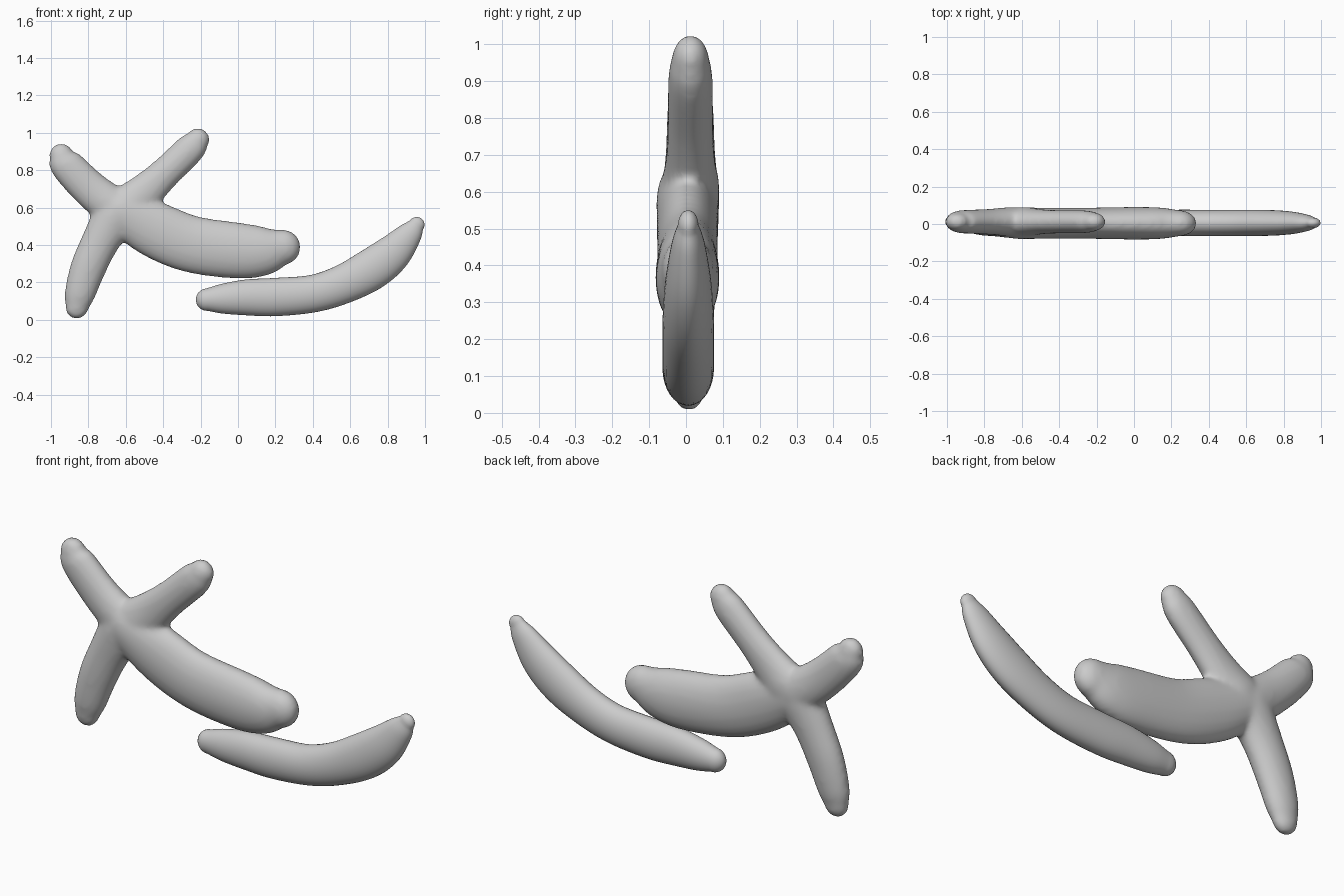
import bpy, bmesh, math
from mathutils import Vector

if "Cube" in bpy.data.objects:
    bpy.data.objects.remove(bpy.data.objects["Cube"])

SIDES = 32


def spline(stations, steps=6):
    """Catmull-Rom through (x, z, half width, half depth) stations."""
    p = [Vector(s) for s in stations]
    p = [2 * p[0] - p[1]] + p + [2 * p[-1] - p[-2]]
    out = []
    for i in range(1, len(p) - 2):
        a, b, c, d = p[i - 1:i + 3]
        for k in range(steps):
            t = k / steps
            out.append(0.5 * (2 * b + (c - a) * t + (2 * a - 5 * b + 4 * c - d) * t * t
                              + (3 * b - a - 3 * c + d) * t ** 3))
    return out + [p[-2]]


def add_limb(bm, stations, y=0.01):
    """Loft ellipses along a path in the XZ plane, with domed ends."""
    pts = spline(stations)
    rings = []
    for i, s in enumerate(pts):
        a, b = pts[max(i - 1, 0)], pts[min(i + 1, len(pts) - 1)]
        t = Vector((b[0] - a[0], b[1] - a[1])).normalized()
        rings.append((Vector((s[0], s[1])), t, s[2], s[3]))

    def dome(ring, sign):
        c, t, w, d = ring
        return [(c + t * sign * w * math.sin(u), t, w * math.cos(u), d * math.cos(u))
                for u in [math.radians(q) for q in (15, 30, 45, 60, 73, 84)]]

    rings = dome(rings[0], -1)[::-1] + rings + dome(rings[-1], 1)
    loops = []
    for c, t, w, d in rings:
        loop = []
        for k in range(SIDES):
            a = 2 * math.pi * k / SIDES
            q = w * math.cos(a)
            loop.append(bm.verts.new((c.x - t.y * q, y + d * math.sin(a), c.y + t.x * q)))
        loops.append(loop)
    for l0, l1 in zip(loops, loops[1:]):
        for k in range(SIDES):
            n = (k + 1) % SIDES
            bm.faces.new((l0[k], l0[n], l1[n], l1[k]))
    bm.faces.new(loops[0])
    bm.faces.new(loops[-1][::-1])


def build(name, limbs, voxel, smooth):
    bm = bmesh.new()
    for stations, y in limbs:
        add_limb(bm, stations, y)
    bmesh.ops.recalc_face_normals(bm, faces=bm.faces)
    for f in bm.faces:
        f.smooth = True
    mesh = bpy.data.meshes.new(name)
    bm.to_mesh(mesh)
    bm.free()
    ob = bpy.data.objects.new(name, mesh)
    bpy.context.collection.objects.link(ob)
    if voxel:
        r = ob.modifiers.new("fuse", 'REMESH')
        r.mode = 'VOXEL'
        r.voxel_size = voxel
        r.use_smooth_shade = True
        s = ob.modifiers.new("blend", 'SMOOTH')
        s.factor = 0.5
        s.iterations = smooth
    return ob


# Thick trunk running right from the junction
trunk = [(-0.62, 0.575, 0.12, 0.085), (-0.45, 0.485, 0.15, 0.083), (-0.25, 0.405, 0.153, 0.083),
         (0.0, 0.37, 0.15, 0.087), (0.14, 0.368, 0.132, 0.084), (0.24, 0.388, 0.095, 0.07)]
# Upper left, upper right and lower limbs
upper_left = [(-0.945, 0.88, 0.065, 0.05), (-0.918, 0.83, 0.09, 0.062),
              (-0.785, 0.695, 0.1, 0.068), (-0.65, 0.59, 0.11, 0.08)]
upper_right = [(-0.215, 0.963, 0.064, 0.05), (-0.255, 0.915, 0.081, 0.06),
               (-0.39, 0.785, 0.085, 0.062), (-0.49, 0.69, 0.1, 0.066),
               (-0.58, 0.61, 0.12, 0.08)]
lower = [(-0.862, 0.067, 0.063, 0.045), (-0.845, 0.14, 0.083, 0.06),
         (-0.80, 0.28, 0.096, 0.07), (-0.735, 0.42, 0.102, 0.075),
         (-0.66, 0.55, 0.12, 0.083)]
build("branched_body", [(trunk, 0.004), (upper_left, 0.012), (upper_right, 0.012), (lower, 0.008)],
      0.012, 14)

# Separate curved piece below, touching the trunk
curved = [(-0.165, 0.108, 0.06, 0.048), (-0.08, 0.113, 0.08, 0.06), (0.05, 0.12, 0.096, 0.067),
          (0.2, 0.122, 0.102, 0.07), (0.4, 0.14, 0.1, 0.07), (0.56, 0.19, 0.104, 0.07),
          (0.71, 0.268, 0.111, 0.069), (0.825, 0.355, 0.1, 0.062),
          (0.915, 0.455, 0.069, 0.045), (0.955, 0.508, 0.042, 0.028)]
build("curved_piece", [(curved, 0.006)], 0, 0)
